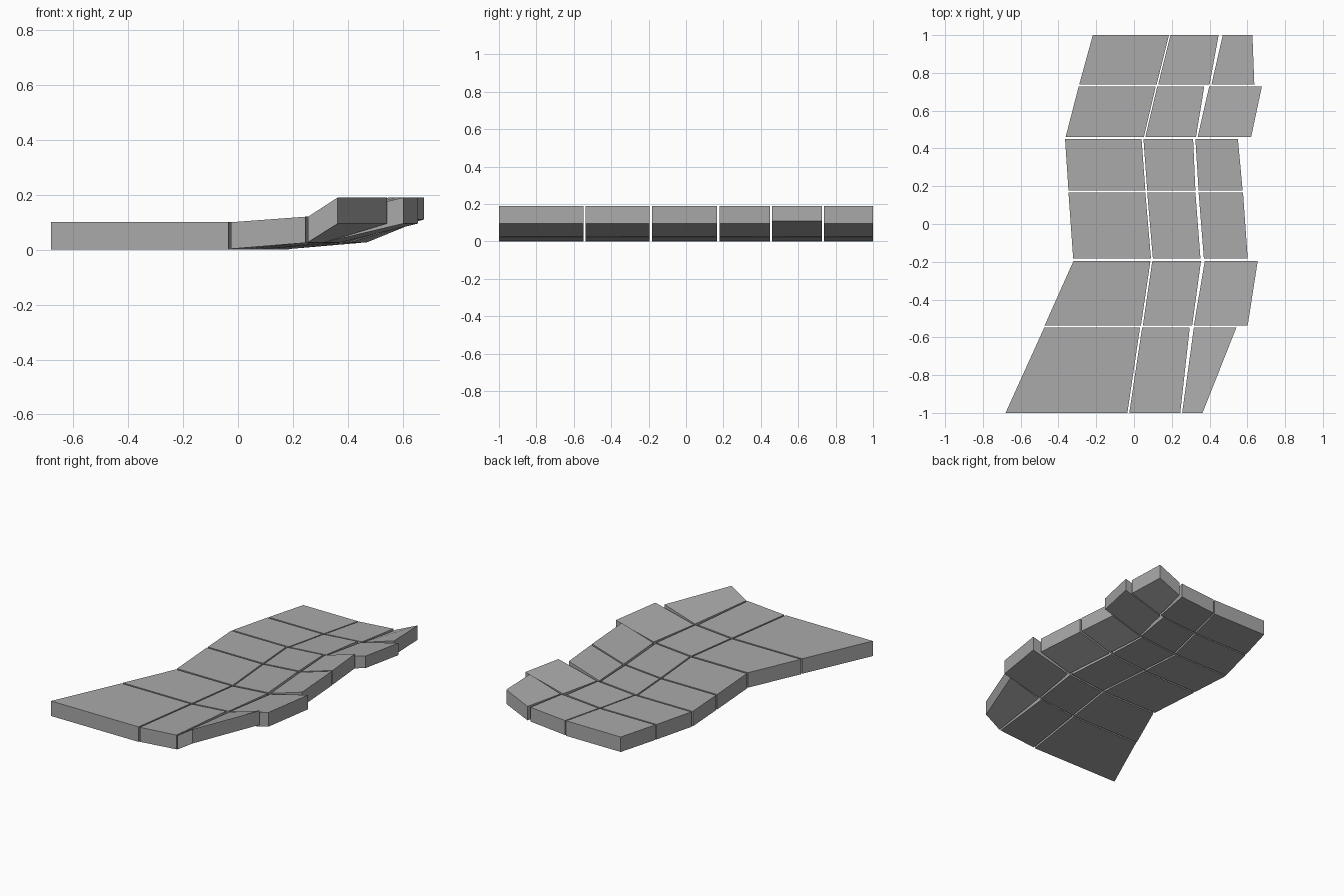
import bpy

grey = bpy.data.materials.new("stone grey")
grey.diffuse_color = (0.4, 0.4, 0.4, 1)

# Per row: front y, back y, then x of the six slab edges at the front and at the back
ROWS = [
    (-1.0, -0.548, (-0.68, -0.035, -0.025, 0.245, 0.255, 0.363), (-0.475, 0.032, 0.043, 0.295, 0.317, 0.542)),
    (-0.537, -0.195, (-0.473, 0.037, 0.047, 0.308, 0.317, 0.602), (-0.32, 0.087, 0.097, 0.355, 0.375, 0.655)),
    (-0.183, 0.167, (-0.322, 0.09, 0.1, 0.352, 0.37, 0.602), (-0.347, 0.06, 0.07, 0.325, 0.342, 0.577)),
    (0.178, 0.45, (-0.347, 0.06, 0.07, 0.325, 0.342, 0.575), (-0.365, 0.04, 0.05, 0.313, 0.325, 0.55)),
    (0.46, 0.728, (-0.362, 0.052, 0.06, 0.328, 0.337, 0.62), (-0.293, 0.115, 0.123, 0.372, 0.398, 0.677)),
    (0.738, 1.0, (-0.29, 0.12, 0.128, 0.4, 0.41, 0.637), (-0.218, 0.185, 0.193, 0.448, 0.47, 0.627)),
]

# Per column: name, (bottom, top) heights at the left edge and at the right edge
COLUMNS = [
    ("flat_slab", (0.0, 0.1), (0.0, 0.1)),
    ("gentle_slab", (0.003, 0.1), (0.025, 0.12)),
    ("raised_slab", (0.027, 0.12), (0.095, 0.19)),
]


def slab(name, y0, y1, front, back, left, right):
    """Six-sided block with a slanted outline and a sloped top and bottom."""
    verts = []
    for level in (0, 1):
        verts += [(front[0], y0, left[level]), (front[1], y0, right[level]),
                  (back[1], y1, right[level]), (back[0], y1, left[level])]
    faces = [(3, 2, 1, 0), (4, 5, 6, 7)]
    faces += [(i, (i + 1) % 4, (i + 1) % 4 + 4, i + 4) for i in range(4)]
    mesh = bpy.data.meshes.new(name)
    mesh.from_pydata(verts, [], faces)
    mesh.materials.append(grey)
    bpy.context.collection.objects.link(bpy.data.objects.new(name, mesh))


# Grid of paving slabs with narrow gaps
for r, (y0, y1, front, back) in enumerate(ROWS):
    for c, (name, left, right) in enumerate(COLUMNS):
        if r == 4 and c == 2:
            right = (0.11, 0.19)  # this slab is thinner at its outer edge
        slab(f"{name}_{r + 1}", y0, y1, front[2 * c:2 * c + 2], back[2 * c:2 * c + 2], left, right)
